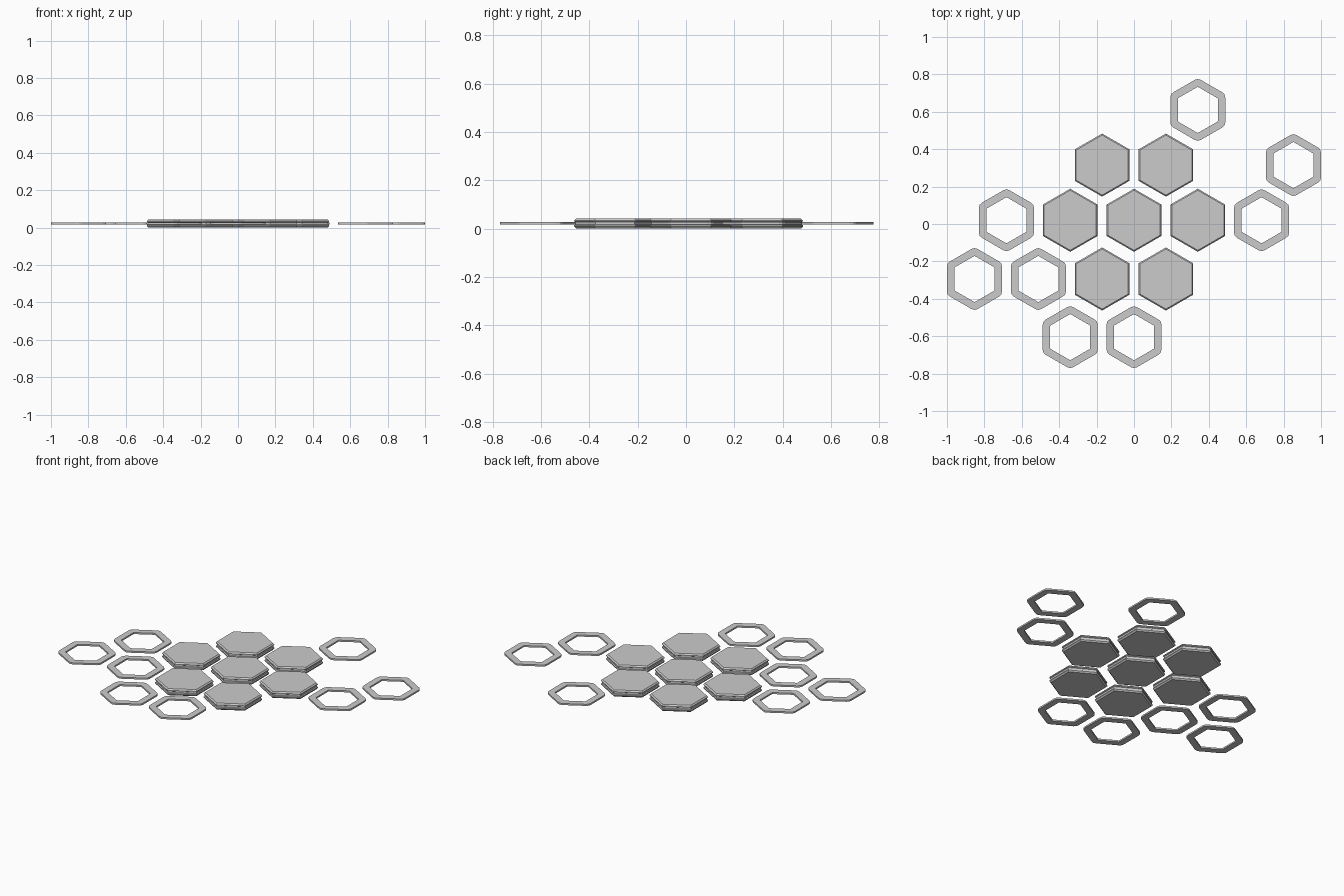
import bpy, bmesh, math

if "Cube" in bpy.data.objects:
    bpy.data.objects.remove(bpy.data.objects["Cube"])

DX = 0.341
ROWS = [0.61, 0.315, 0.02, -0.294, -0.605]
A = 0.147            # half the flat-to-flat width
Z0, Z1, H = 0.017, 0.027, 0.042


def hexagon(apothem, cut=0.0):
    """Pointy-top hexagon; cut > 0 rounds each corner with three points."""
    r = apothem / math.cos(math.pi / 6)
    c = [(r * math.cos(math.radians(30 + 60 * i)),
          r * math.sin(math.radians(30 + 60 * i))) for i in range(6)]
    if not cut:
        return c
    out = []
    for i in range(6):
        p, q, n = c[i], c[i - 1], c[(i + 1) % 6]
        a = [p[k] + (q[k] - p[k]) * cut / r for k in (0, 1)]
        b = [p[k] + (n[k] - p[k]) * cut / r for k in (0, 1)]
        m = [0.25 * a[k] + 0.5 * p[k] + 0.25 * b[k] for k in (0, 1)]
        out += [a, m, b]
    return out


def loft(name, loops, x, y, closed=False):
    """Bridge equal-sized loops; either cap the ends or join them up."""
    bm = bmesh.new()
    vs = [[bm.verts.new((p[0], p[1], z)) for p in pts] for pts, z in loops]
    n = len(vs[0])
    pairs = list(zip(vs, vs[1:])) + ([(vs[-1], vs[0])] if closed else [])
    for a, b in pairs:
        for i in range(n):
            j = (i + 1) % n
            bm.faces.new((a[i], a[j], b[j], b[i]))
    if not closed:
        bm.faces.new(vs[0][::-1])
        bm.faces.new(vs[-1])
    bmesh.ops.recalc_face_normals(bm, faces=bm.faces)
    me = bpy.data.meshes.new(name)
    bm.to_mesh(me)
    bm.free()
    ob = bpy.data.objects.new(name, me)
    ob.location = (x, y, 0)
    bpy.context.collection.objects.link(ob)


def ring(x, y, name="hex_ring"):
    o, i = hexagon(A, 0.018), hexagon(0.107, 0.003)
    loft(name, [(o, Z0), (o, Z1), (i, Z1), (i, Z0)], x, y, True)


def tile(x, y):
    # solid tile: bevelled rims with a shallow groove round the middle
    e, g, b = hexagon(A - 0.001), hexagon(A - 0.006), hexagon(A - 0.008)
    loft("hex_tile", [(b, 0), (e, 0.008), (e, Z0 - 0.003), (g, Z0), (g, Z1),
                      (e, Z1 + 0.003), (e, H - 0.008), (b, H)], x, y)


# solid tiles: (row, column in units of the spacing)
for r, c in [(1, -.5), (1, .5), (2, -1), (2, 0), (2, 1), (3, -.5), (3, .5)]:
    tile(c * DX, ROWS[r])

# open rings scattered round the cluster
for r, c in [(0, 1), (1, 2.5), (2, -2), (2, 2), (3, -2.5), (3, -1.5),
             (4, -1), (4, 0)]:
    ring(c * DX, ROWS[r])
